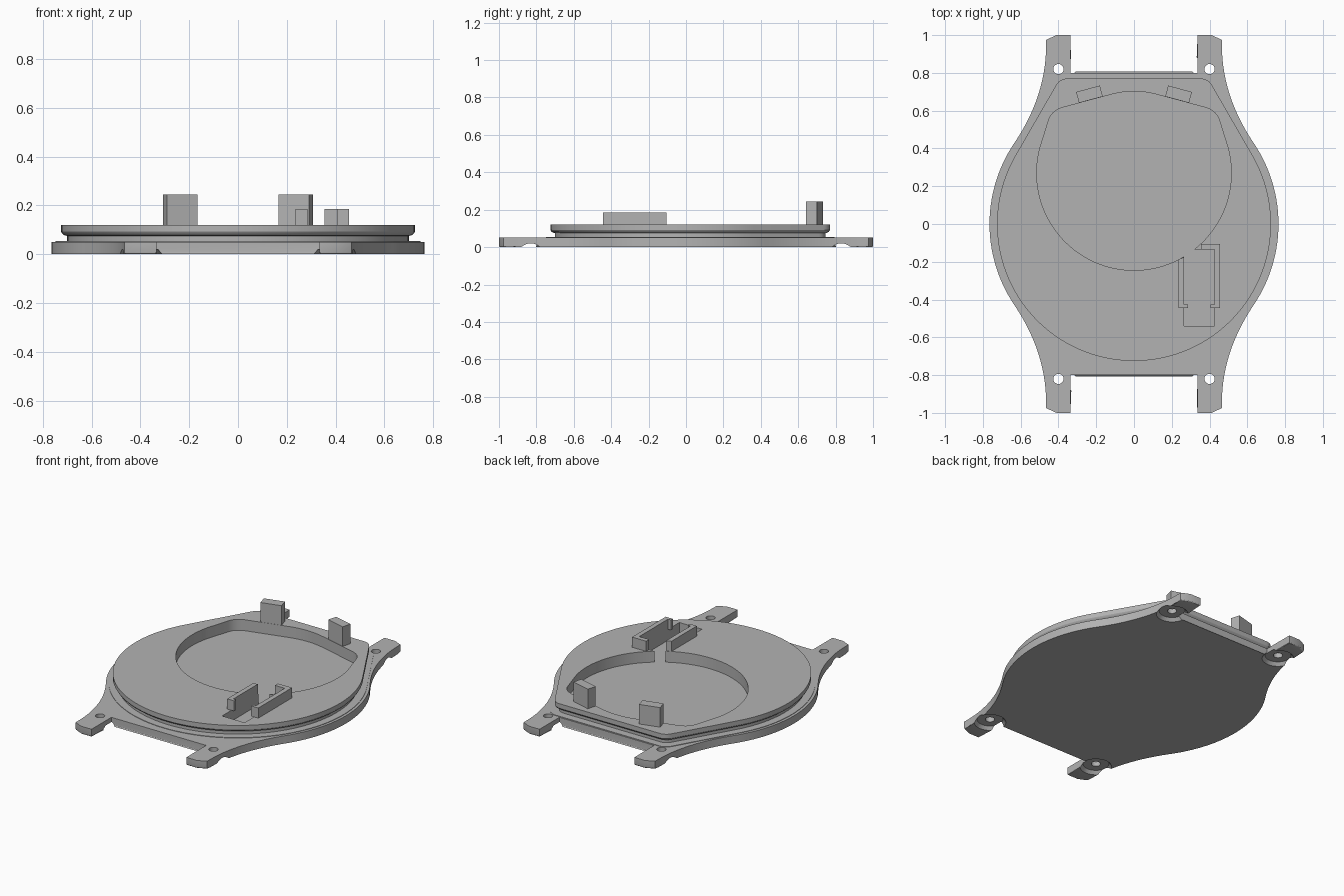
import bpy, bmesh
from math import sin, cos, tan, radians, pi
from mathutils import Vector

cube = bpy.data.objects.get("Cube")
if cube:
    bpy.data.objects.remove(cube, do_unlink=True)

grey = bpy.data.materials.new("plain grey")
grey.use_nodes = True
grey.diffuse_color = (0.45, 0.45, 0.45, 1)
grey.node_tree.nodes["Principled BSDF"].inputs["Base Color"].default_value = grey.diffuse_color


def arc(cx, cy, r, a0, a1, n):
    return [(cx + r * cos(radians(a0 + (a1 - a0) * i / n)),
             cy + r * sin(radians(a0 + (a1 - a0) * i / n))) for i in range(n + 1)]


def bend(p0, p1, p2, n=8):
    p0, p1, p2 = Vector(p0), Vector(p1), Vector(p2)
    ts = [i / n for i in range(n + 1)]
    return [tuple(p0 * (1 - t) ** 2 + p1 * 2 * t * (1 - t) + p2 * t * t) for t in ts]


def mirror(points):
    """Close a right-hand outline, given bottom to top, with its left half."""
    return points + [(-x, y) for x, y in reversed(points) if abs(x) > 1e-5]


def loft(name, layers, bottom_bevel=0):
    """Skin a stack of (outline, height) layers with equal point counts."""
    bm = bmesh.new()
    rings = [[bm.verts.new((x, y, z)) for x, y in pts] for pts, z in layers]
    n = len(rings[0])
    for low, high in zip(rings, rings[1:]):
        for i in range(n):
            j = (i + 1) % n
            bm.faces.new((low[i], low[j], high[j], high[i]))
    base = bm.faces.new(rings[0][::-1])
    bm.faces.new(rings[-1])
    if bottom_bevel:
        bmesh.ops.bevel(bm, geom=list(base.edges), offset=bottom_bevel, segments=3,
                        profile=0.5, affect='EDGES')
    bmesh.ops.recalc_face_normals(bm, faces=bm.faces)
    mesh = bpy.data.meshes.new(name)
    bm.to_mesh(mesh)
    bm.free()
    mesh.materials.append(grey)
    obj = bpy.data.objects.new(name, mesh)
    bpy.context.collection.objects.link(obj)
    return obj


def box(name, x0, x1, y0, y1, z0, z1):
    pts = [(x0, y0), (x1, y0), (x1, y1), (x0, y1)]
    return loft(name, [(pts, z0), (pts, z1)])


def activate(obj):
    bpy.ops.object.select_all(action='DESELECT')
    obj.select_set(True)
    bpy.context.view_layer.objects.active = obj


def cut(obj, cutter):
    cutter.hide_render = True
    mod = obj.modifiers.new("cut", 'BOOLEAN')
    mod.operation, mod.solver, mod.object = 'DIFFERENCE', 'EXACT', cutter
    activate(obj)
    bpy.ops.object.modifier_apply(modifier=mod.name)
    bpy.data.objects.remove(cutter, do_unlink=True)


def smooth(obj):
    activate(obj)
    bpy.ops.object.shade_smooth_by_angle(angle=radians(28))


# Base plate: round body sweeping out into four strap lugs
R, A = 0.765, 34
start = (R * cos(radians(A)), R * sin(radians(A)))
knee = (0.465, start[1] + (start[0] - 0.465) / tan(radians(A)))
upper = (arc(0, 0, R, 0, A, 14)[:-1] + bend(start, knee, (0.465, 0.95), 14)
         + [(0.465, 0.975), (0.41, 1.0), (0.335, 1.0), (0.335, 0.8)])
right_half = [(x, -y) for x, y in reversed(upper[1:])] + upper
plate_outline = mirror(right_half)
base_plate = loft("base_plate", [(plate_outline, 0), (plate_outline, 0.05)], 0.008)

# Pin holes with shallow tapered recesses underneath
for sx in (-1, 1):
    for sy in (-1, 1):
        wide, narrow, pin = [arc(sx * 0.4, sy * 0.82, r, 0, 360, 32)[:-1]
                             for r in (0.1, 0.075, 0.027)]
        cut(base_plate, loft("recess_cutter", [(wide, -0.01), (narrow, 0.02)]))
        cut(base_plate, loft("pin_cutter", [(pin, -0.1), (pin, 0.1)]))
smooth(base_plate)


# Raised cap: round with a tapered flat-topped end, grooved around its side
def cap_outline(r):
    top = r + 0.045
    tx, ty = r * cos(radians(30)), r * sin(radians(30))
    corner = Vector((tx - (top - ty) * tan(radians(30)), top))
    toward = Vector((0.5, -0.866)) * 0.04
    return mirror(arc(0, 0, r, -90, 30, 40)
                  + bend(corner + toward, corner, corner - Vector((0.04, 0)), 6))


cap_profile = [(0.748, 0.05), (0.748, 0.053), (0.70, 0.053), (0.70, 0.075), (0.711, 0.077),
               (0.719, 0.082), (0.725, 0.092), (0.725, 0.12)]
cap = loft("cap", [(cap_outline(r), z) for r, z in cap_profile])

# Large pocket with two slanted upper edges, sunk to the plate
slope = tan(radians(15))


def roof(x):
    return (x, 0.718 - slope * x)


pocket = mirror(arc(0, 0.27, 0.515, -90, 15, 36)
                + bend((0.455, 0.54), (0.44, 0.598), roof(0.38), 8)
                + bend(roof(0.12), roof(0), (-0.12, roof(0.12)[1]), 8)[:5])
cut(cap, loft("pocket_cutter", [(pocket, 0.03), (pocket, 0.2)]))

# Narrow slot running into the pocket
cut(cap, box("slot_cutter", 0.265, 0.425, -0.54, -0.135, 0.03, 0.2))
smooth(cap)

# Two tilted posts on the pocket's slanted edges
for side, s in (("left", 1), ("right", -1)):
    post = box(side + "_post", -0.065, 0.065, -0.03, 0.03, 0.12, 0.245)
    post.location = (s * 0.236, 0.687, 0)
    post.rotation_euler.z = -s * pi / 12


# Clip walls with inward hooks around the slot
def wall(name, pts):
    return loft(name, [(pts, 0.12), (pts, 0.185)])


wall("clip_wall_right", [(0.235, -0.445), (0.285, -0.445), (0.285, -0.425), (0.265, -0.425),
                         (0.265, -0.175), (0.235, -0.188)])
wall("clip_wall_left", [(0.405, -0.445), (0.455, -0.445), (0.455, -0.105), (0.355, -0.105),
                        (0.355, -0.135), (0.425, -0.135), (0.425, -0.425), (0.405, -0.425)])
